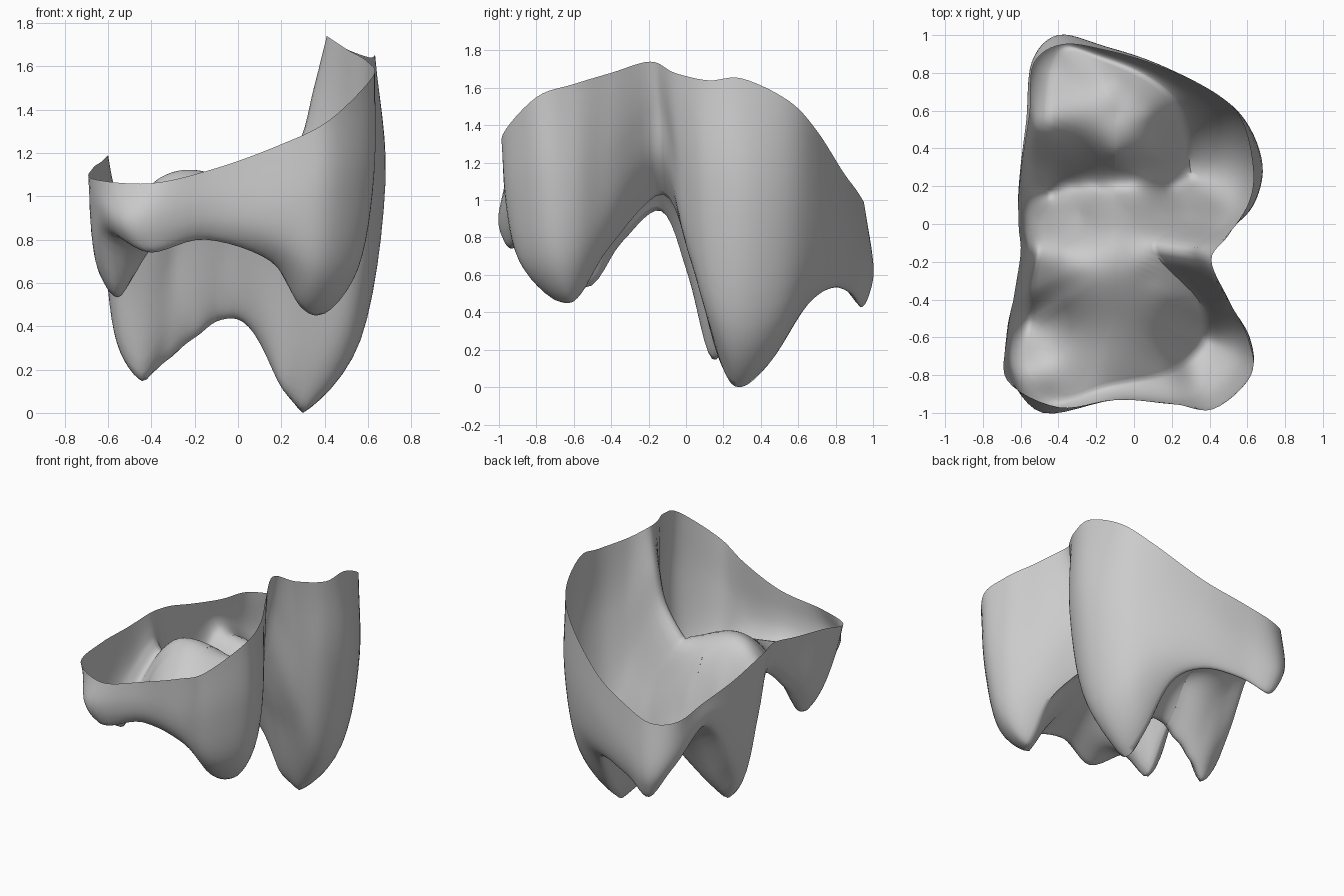
import bpy
import bmesh
import math
from mathutils import Vector

cube = bpy.data.objects.get("Cube")
if cube:
    bpy.data.objects.remove(cube, do_unlink=True)

# Three guide curves, counter-clockwise from the front middle: open upper rim,
# widest belly of the wall, and the crest that runs through the cusp tips.
RIM = [(-.10, -.93, 1.13), (.20, -.95, 1.24), (.42, -.98, 1.35), (.62, -.80, 1.55),
       (.60, -.60, 1.62), (.50, -.40, 1.68), (.41, -.19, 1.74), (.50, -.06, 1.68),
       (.61, .12, 1.64), (.63, .30, 1.65), (.57, .55, 1.53), (.42, .70, 1.37),
       (.12, .84, 1.15), (-.15, .92, 1.04), (-.38, .95, .97), (-.53, .85, .98),
       (-.55, .60, 1.02), (-.59, .33, 1.08), (-.61, .12, 1.14), (-.61, -.02, 1.17),
       (-.60, -.15, 1.19), (-.63, -.35, 1.16), (-.67, -.60, 1.13), (-.67, -.83, 1.08),
       (-.40, -.97, 1.06)]
BELLY = [(-.10, -.93, .97), (.20, -.95, .95), (.42, -.95, 1.00), (.61, -.78, 1.10),
         (.61, -.60, 1.10), (.50, -.42, 1.20), (.35, -.16, 1.50), (.50, -.03, 1.20),
         (.63, .10, 1.10), (.68, .31, 1.05), (.59, .54, .95), (.41, .70, .90),
         (.12, .85, .85), (-.15, .94, .75), (-.40, 1.00, .65), (-.54, .86, .77),
         (-.57, .55, .92), (-.60, .30, .80), (-.61, .13, .70), (-.60, .00, .90),
         (-.58, -.14, 1.08), (-.62, -.34, .95), (-.67, -.56, .80), (-.66, -.79, .95),
         (-.48, -1.00, .90)]
CREST = [(-.15, -.86, .80), (.15, -.80, .70), (.28, -.72, .50), (.36, -.64, .45),
         (.38, -.56, .50), (.34, -.40, .76), (.10, -.12, 1.03), (.34, .03, .66),
         (.33, .18, .15), (.30, .28, .00), (.28, .44, .12), (.22, .64, .43),
         (.06, .78, .53), (-.18, .88, .50), (-.36, .93, .43), (-.44, .80, .62),
         (-.47, .52, .80), (-.49, .28, .38), (-.44, .14, .15), (-.50, .01, .60),
         (-.50, -.13, .94), (-.54, -.34, .78), (-.54, -.53, .54), (-.56, -.77, .80),
         (-.40, -.93, .74)]
# Heights inside the crest: front dome, cross ridge, deep trough, back shelf
FLOOR = [(-.22, -.25, 1.12), (-.02, -.15, 1.06), (-.10, -.50, .97), (.08, -.28, 1.00),
         (-.15, -.72, .86), (.12, -.48, .88), (.24, -.60, .66), (.22, -.38, .88),
         (-.38, -.40, .94), (-.36, -.66, .80), (-.38, -.13, 1.05), (-.10, -.02, .95),
         (-.30, .06, .70), (-.05, .07, .74), (.18, .05, .64), (-.30, .17, .28),
         (-.18, .17, .38), (-.05, .17, .46), (.10, .17, .37), (.20, .18, .15),
         (-.40, .24, .24), (-.34, .33, .45), (-.10, .38, .64), (.12, .38, .48),
         (-.10, .58, .71), (.08, .58, .64), (-.28, .62, .75), (-.08, .76, .66)]
STEPS = 6
FLOOR_ROWS = 16


def spline(a, b, c, d, t):
    """Catmull-Rom point between b and c."""
    return 0.5 * (2 * b + (c - a) * t + (2 * a - 5 * b + 4 * c - d) * t * t
                  + (3 * b - a - 3 * c + d) * t ** 3)


def closed_curve(points):
    pts = [Vector(p) for p in points]
    n = len(pts)
    return [spline(pts[i - 1], pts[i], pts[(i + 1) % n], pts[(i + 2) % n], s / STEPS)
            for i in range(n) for s in range(STEPS)]


def kernel(x, y):
    return math.hypot(x, y) ** 1.5


def solve(rows):
    """Gaussian elimination on an augmented matrix."""
    n = len(rows)
    for i in range(n):
        p = max(range(i, n), key=lambda k: abs(rows[k][i]))
        rows[i], rows[p] = rows[p], rows[i]
        for k in range(n):
            if k != i:
                f = rows[k][i] / rows[i][i]
                rows[k] = [a - f * b for a, b in zip(rows[k], rows[i])]
    return [rows[i][n] / rows[i][i] for i in range(n)]


# Smooth height field through the crest and floor points
KNOTS = CREST + FLOOR
WEIGHTS = solve([[kernel(p[0] - q[0], p[1] - q[1]) for q in KNOTS] + [1.0, p[2]]
                 for p in KNOTS] + [[1.0] * len(KNOTS) + [0.0, 0.0]])


def height(x, y):
    return WEIGHTS[-1] + sum(w * kernel(x - q[0], y - q[1])
                             for w, q in zip(WEIGHTS, KNOTS))


def floor_row(crest):
    """Points from the crest inward to the long axis of the floor."""
    spine = Vector((-.10, .62 * crest.y + .18 * max(0, -crest.x), 0))
    error = crest.z - height(crest.x, crest.y)
    row = []
    for r in range(FLOOR_ROWS + 1):
        f = r / FLOOR_ROWS
        p = crest.lerp(spine, f)
        p.z = height(p.x, p.y) + error * (1 - f) ** 3
        row.append(p)
    return row


def section(rim, belly, crest):
    """Wall from the rim down to the crest, then the floor."""
    low = crest.lerp(belly, .70)
    # Cusps are rounded below, grooves rise in a straighter line
    rise = .32 + .30 * max(0, crest.z - .65)
    low.z = crest.z + rise * (belly.z - crest.z)
    inside = floor_row(crest)
    keys = [2 * rim - belly, rim, belly, low, crest, inside[4]]
    wall = [spline(*keys[i:i + 4], s / STEPS) for i in range(3) for s in range(STEPS)]
    return wall + inside


# Loft the sections into one open shell
sections = [section(*ps) for ps in zip(closed_curve(RIM), closed_curve(BELLY),
                                       closed_curve(CREST))]
base = min(p.z for sec in sections for p in sec)
bm = bmesh.new()
cols = [[bm.verts.new((p.x, p.y, p.z - base)) for p in sec] for sec in sections]
for i, col in enumerate(cols):
    nxt = cols[(i + 1) % len(cols)]
    for r in range(len(col) - 1):
        bm.faces.new((col[r], col[r + 1], nxt[r + 1], nxt[r]))

mesh = bpy.data.meshes.new("crown_shell")
bm.to_mesh(mesh)
bm.free()
shell = bpy.data.objects.new("crown_shell", mesh)
bpy.context.collection.objects.link(shell)

# Single plain grey
grey = bpy.data.materials.new("plain_grey")
grey.use_nodes = True
colour = (.6, .6, .6, 1)
grey.diffuse_color = colour
grey.node_tree.nodes["Principled BSDF"].inputs["Base Color"].default_value = colour
mesh.materials.append(grey)

bpy.ops.object.select_all(action='DESELECT')
shell.select_set(True)
bpy.context.view_layer.objects.active = shell
bpy.ops.object.shade_smooth_by_angle(angle=math.radians(70))
